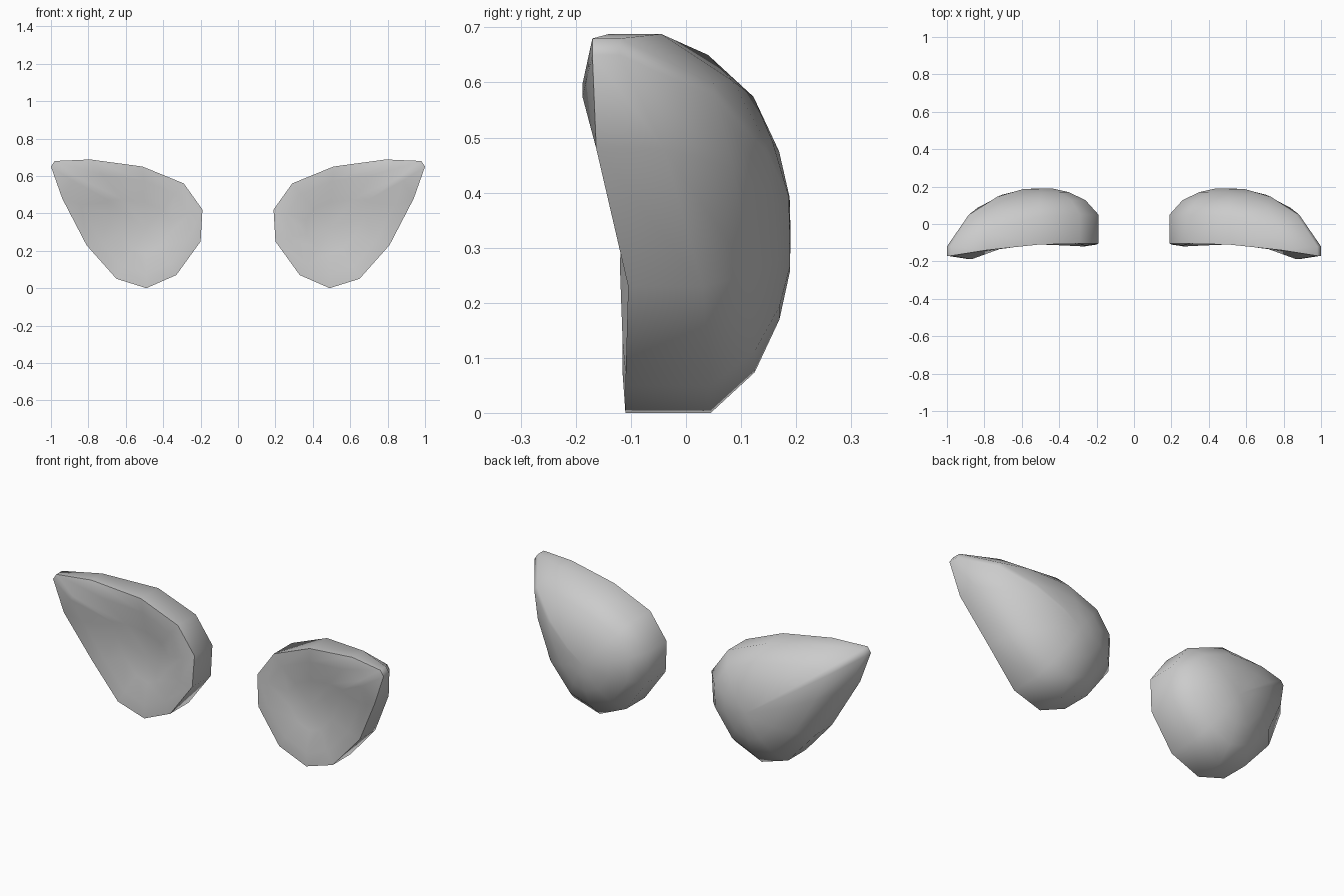
import bpy, bmesh, math

cube = bpy.data.objects.get("Cube")
if cube:
    bpy.data.objects.remove(cube, do_unlink=True)

grey = bpy.data.materials.new("light grey")
grey.use_nodes = True
colour = (0.6, 0.6, 0.6, 1)
grey.diffuse_color = colour
grey.node_tree.nodes["Principled BSDF"].inputs["Base Color"].default_value = colour

# Outline corners: x, z, front rim y, back rim y, inner front y
OUTLINE = [
    (.49, .0, -.11, .045, -.11), (.33, .07, -.115, .045, -.115),
    (.2, .25, -.11, .05, -.12), (.19, .42, -.105, .05, -.115),
    (.29, .56, -.105, .05, -.105), (.51, .65, -.11, .04, -.105),
    (.79, .688, -.14, -.045, -.135), (.98, .68, -.17, -.12, -.188),
    (1.0, .65, -.17, -.12, -.188), (.94, .48, -.163, -.04, -.14),
    (.81, .23, -.105, .03, -.1), (.65, .05, -.11, .045, -.105),
]
CX, CZ = .49, .32
PEAK, HOLLOW = .19, -.075


def build_pad(name, side):
    bm = bmesh.new()

    def ring(scale, depth):
        return [bm.verts.new((side * (CX + (p[0] - CX) * scale), depth(p),
                              CZ + (p[1] - CZ) * scale)) for p in OUTLINE]

    def dome(share):
        return lambda p: p[3] + (PEAK - p[3]) * share

    # Hollow front, side wall, then domed back
    rings = [
        ring(.42, lambda p: HOLLOW + (p[4] - HOLLOW) * .2),
        ring(.77, lambda p: p[4]),
        ring(1, lambda p: p[2]),
        ring(1, lambda p: p[3]),
        ring(.77, dome(.55)),
        ring(.47, dome(.86)),
        ring(.2, dome(.99)),
    ]
    count = len(OUTLINE)
    for a, b in zip(rings, rings[1:]):
        for i in range(count):
            j = (i + 1) % count
            bm.faces.new((a[i], a[j], b[j], b[i]))
    for loop, y in ((rings[0], HOLLOW), (rings[-1], PEAK)):
        centre = bm.verts.new((side * CX, y, CZ))
        for i in range(count):
            bm.faces.new((loop[i], loop[(i + 1) % count], centre))
    bmesh.ops.recalc_face_normals(bm, faces=bm.faces)

    mesh = bpy.data.meshes.new(name)
    bm.to_mesh(mesh)
    bm.free()
    mesh.materials.append(grey)
    pad = bpy.data.objects.new(name, mesh)
    bpy.context.collection.objects.link(pad)
    bpy.ops.object.select_all(action="DESELECT")
    pad.select_set(True)
    bpy.context.view_layer.objects.active = pad
    bpy.ops.object.shade_smooth_by_angle(angle=math.radians(62))


build_pad("left_pad", 1)
build_pad("right_pad", -1)
